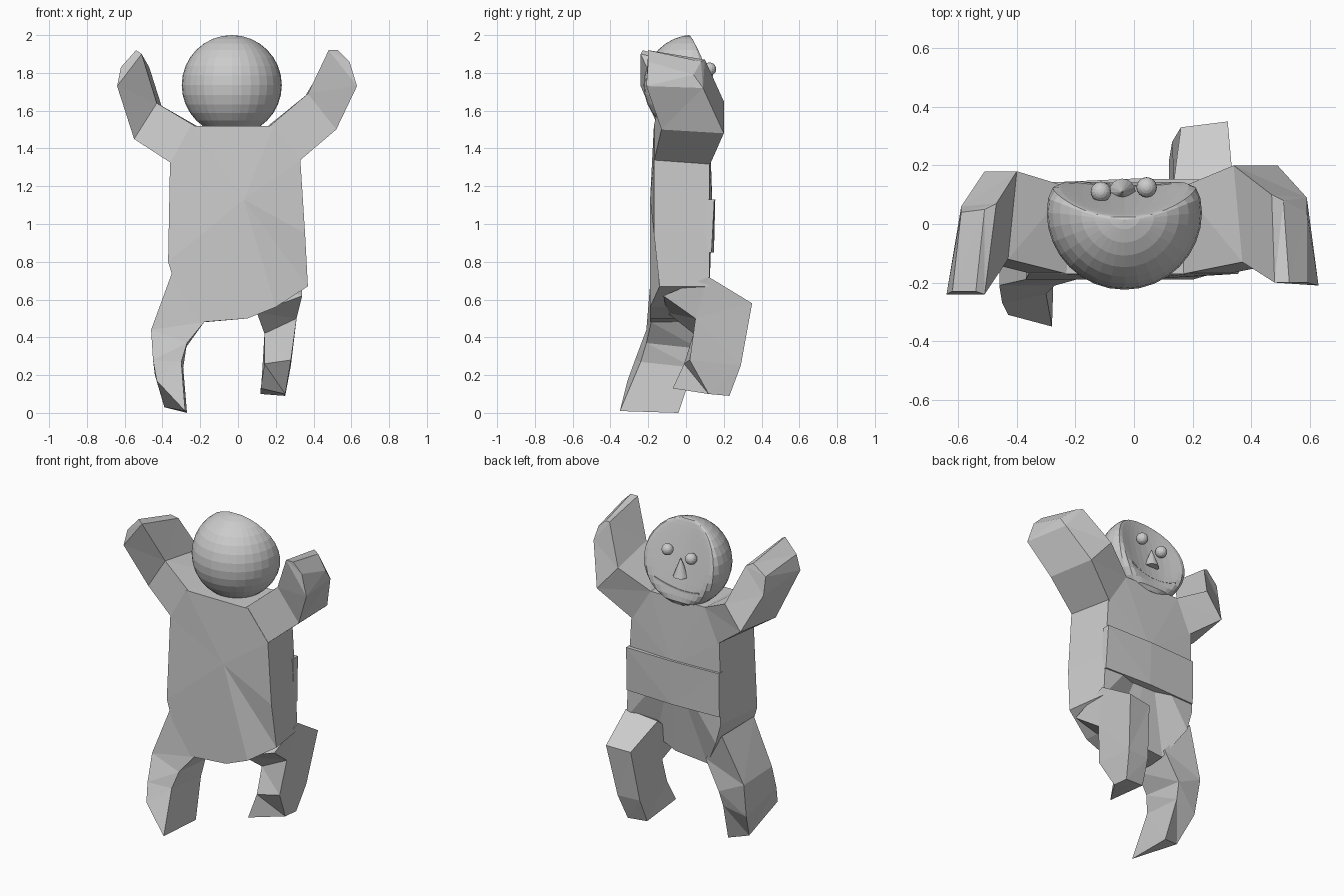
import bpy, bmesh, math
from mathutils import Matrix, Vector

cube = bpy.data.objects.get("Cube")
if cube:
    bpy.data.objects.remove(cube, do_unlink=True)

GREY = (0.6, 0.6, 0.6, 1)
mat = bpy.data.materials.new("plain grey")
mat.use_nodes = True
mat.diffuse_color = GREY
mat.node_tree.nodes["Principled BSDF"].inputs["Base Color"].default_value = GREY


def finish(name, bm):
    bmesh.ops.recalc_face_normals(bm, faces=bm.faces)
    mesh = bpy.data.meshes.new(name)
    bm.to_mesh(mesh)
    bm.free()
    mesh.materials.append(mat)
    ob = bpy.data.objects.new(name, mesh)
    bpy.context.collection.objects.link(ob)
    return ob


def loft(name, rings):
    """Skin a limb through rings of corner points and cap both ends."""
    bm = bmesh.new()
    loops = [[bm.verts.new(p) for p in ring] for ring in rings]
    n = len(loops[0])
    for a, b in zip(loops, loops[1:]):
        for i in range(n):
            j = (i + 1) % n
            bm.faces.new((a[i], a[j], b[j], b[i]))
    bm.faces.new(loops[0])
    bm.faces.new(loops[-1])
    bmesh.ops.triangulate(bm, faces=bm.faces)
    return finish(name, bm)


# Torso: outline given depth, narrower in front, sides fanned around raised centres
outline = [(-.25, 1.52), (.19, 1.52), (.33, 1.34), (.355, .95), (.37, .67),
           (.2, .56), (.05, .5), (-.2, .48), (-.33, .67), (-.37, .8), (-.36, 1.32)]
bm = bmesh.new()
back, front = [], []
for x, z in outline:
    back_y = -.17 if z > .9 else -.14 if x > .3 else -.19
    front_y = .125 if z > .6 else .04
    back.append(bm.verts.new((x, back_y, z)))
    front.append(bm.verts.new((x * .9, front_y, z)))
back_mid = bm.verts.new((.03, -.19, 1.13))
front_mid = bm.verts.new((0, .14, 1.1))
for i in range(len(outline)):
    j = (i + 1) % len(outline)
    bm.faces.new((back[i], back[j], front[j], front[i]))
    bm.faces.new((back[i], back[j], back_mid))
    bm.faces.new((front[i], front[j], front_mid))
finish("torso", bm)

# Raised band across the belly
loft("belly_band", [
    [(-.33, .1, .85), (.325, .1, .85), (.325, .135, .85), (0, .148, .85), (-.33, .135, .85)],
    [(-.33, .1, 1.13), (.318, .1, 1.13), (.318, .15, 1.13), (0, .155, 1.13), (-.33, .14, 1.13)]])

# Raised arms: shoulder, elbow and wrist sections, then fingers
left_wrist = [(.48, -.2, 1.92), (.47, .1, 1.87), (.59, .09, 1.72), (.63, -.21, 1.73)]
loft("left_arm", [
    [(.17, -.17, 1.52), (.16, .125, 1.52), (.29, .125, 1.31), (.32, -.17, 1.33)],
    [(.37, -.13, 1.69), (.34, .2, 1.65), (.49, .2, 1.48), (.52, -.13, 1.5)],
    left_wrist])
loft("left_fingers", [
    left_wrist,
    [(.53, -.2, 1.92), (.51, .08, 1.86), (.59, .04, 1.79), (.59, -.2, 1.86)]])

right_wrist = [(-.51, -.24, 1.9), (-.47, .07, 1.83), (-.59, .06, 1.67), (-.64, -.24, 1.73)]
loft("right_arm", [
    [(-.23, -.17, 1.52), (-.22, .125, 1.52), (-.31, .125, 1.31), (-.35, -.17, 1.32)],
    [(-.43, -.12, 1.64), (-.4, .18, 1.61), (-.51, .18, 1.46), (-.55, -.12, 1.45)],
    right_wrist])
loft("right_fingers", [
    right_wrist,
    [(-.54, -.23, 1.92), (-.51, .05, 1.85), (-.59, .04, 1.78), (-.62, -.23, 1.83)]])

# Legs: right one trailing, left one lifted forward
loft("right_leg", [
    [(-.35, -.185, .74), (-.33, .11, .72), (-.18, .06, .52), (-.18, -.185, .48)],
    [(-.46, -.21, .44), (-.45, .06, .42), (-.28, .07, .34), (-.27, -.21, .37)],
    [(-.45, -.27, .28), (-.44, .02, .2), (-.29, .04, .24), (-.3, -.24, .27)],
    [(-.43, -.31, .17), (-.39, -.08, .03), (-.27, -.04, 0), (-.28, -.35, .01)]])
loft("left_leg", [
    [(.13, .1, .69), (.34, .12, .72), (.34, -.12, .62), (.1, -.1, .53)],
    [(.16, .33, .57), (.32, .35, .58), (.31, .05, .5), (.14, .04, .42)],
    [(.13, .28, .25), (.28, .29, .25), (.28, .02, .28), (.14, -.01, .26)],
    [(.12, .22, .1), (.25, .23, .09), (.25, .12, .1), (.12, -.07, .13)]])

# Head: ball softly pressed into a hollowed, tilted face
CENTRE = Vector((-.033, .042, 1.735))
SOFT = .04


def face_y(x, z):
    return .095 + .8 * (x - CENTRE.x) ** 2 - .25 * (z - CENTRE.z)


bm = bmesh.new()
bmesh.ops.create_uvsphere(bm, u_segments=32, v_segments=16, radius=.265,
                          matrix=Matrix.Translation(CENTRE))
for v in bm.verts:
    limit = face_y(v.co.x, v.co.z)
    v.co.y = (v.co.y + limit - math.hypot(v.co.y - limit, SOFT)) / 2
finish("head", bm)

# Eyes
for name, place in (("left_eye", (.043, .125, 1.82)), ("right_eye", (-.113, .11, 1.795))):
    bm = bmesh.new()
    bmesh.ops.create_uvsphere(bm, u_segments=16, v_segments=10, radius=.035,
                              matrix=Matrix.Translation(place))
    finish(name, bm)

# Nose: a cone with its tip up
bm = bmesh.new()
bmesh.ops.create_cone(bm, cap_ends=True, segments=16, radius1=.045, radius2=0, depth=.12,
                      matrix=Matrix.Translation((-.04, .11, 1.725)))
finish("nose", bm)

# Mouth: a thin smiling strip lying on the face
rings = []
for i in range(9):
    t = i / 4 - 1
    x = CENTRE.x + .16 * t
    z = 1.585 + .03 * t * t + .012 * t
    y = face_y(x, z) - .004
    rings.append([(x, y - .02, z - .005), (x, y + .003, z - .005),
                  (x, y + .003, z + .005), (x, y - .02, z + .005)])
loft("mouth", rings)
